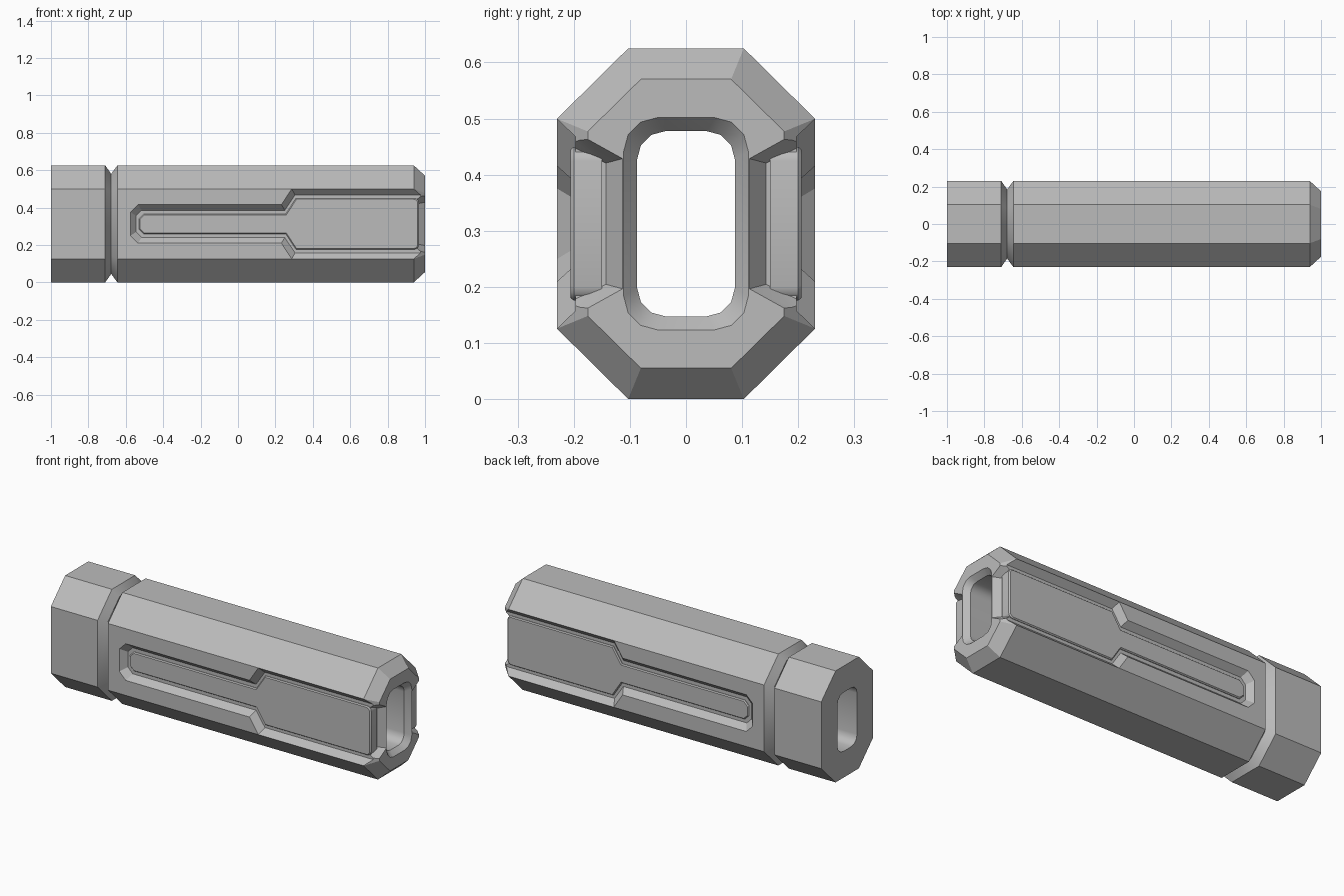
import bpy, bmesh, math

if "Cube" in bpy.data.objects:
    bpy.data.objects.remove(bpy.data.objects["Cube"], do_unlink=True)

MID = 0.3125  # height of the long axis

grey = bpy.data.materials.new("plain grey")
grey.use_nodes = True
grey.diffuse_color = (0.5, 0.5, 0.5, 1)
grey.node_tree.nodes["Principled BSDF"].inputs["Base Color"].default_value = (0.5, 0.5, 0.5, 1)


def make_object(name, bm):
    bmesh.ops.recalc_face_normals(bm, faces=bm.faces)
    mesh = bpy.data.meshes.new(name)
    bm.to_mesh(mesh)
    bm.free()
    mesh.materials.append(grey)
    obj = bpy.data.objects.new(name, mesh)
    bpy.context.collection.objects.link(obj)
    return obj


def loft(name, rings):
    """Skin closed rings of equal length and cap both ends."""
    bm = bmesh.new()
    loops = [[bm.verts.new(p) for p in ring] for ring in rings]
    n = len(loops[0])
    for a, b in zip(loops, loops[1:]):
        for i in range(n):
            j = (i + 1) % n
            bm.faces.new((a[i], a[j], b[j], b[i]))
    bm.faces.new(loops[0][::-1])
    bm.faces.new(loops[-1])
    return make_object(name, bm)


def hull(name, points):
    bm = bmesh.new()
    for p in points:
        bm.verts.new(p)
    bmesh.ops.convex_hull(bm, input=bm.verts[:])
    return make_object(name, bm)


def octagon(x, inset):
    y, z = 0.23 - inset, MID - inset
    flat, side = 0.103 - 0.41 * inset, 0.187 - 0.41 * inset
    quarter = [(flat, z), (y, side)]
    half = quarter + [(a, -b) for a, b in quarter[::-1]]
    return [(x, a, MID + b) for a, b in half + [(-a, -b) for a, b in half]]


def rounded_slot(x, grow):
    """Rounded rectangle section of the bore."""
    radius, pts = 0.05 + grow * 0.4, []
    cy, cz = 0.087 + grow - radius, 0.165 + grow - radius
    for k, (sy, sz) in enumerate([(1, 1), (-1, 1), (-1, -1), (1, -1)]):
        for i in range(4):
            a = math.radians(90 * k + 30 * i)
            pts.append((x, sy * cy + radius * math.cos(a), MID + sz * cz + radius * math.sin(a)))
    return pts


def keyhole(y, x0, cut, narrow, step, wide, x1, end_cut=0.0):
    """Side outline: narrow channel stepping out to a wide one."""
    half = [(x0, narrow - cut), (x0 + cut, narrow), (step, narrow), (step + 0.055, wide)]
    if end_cut:
        half += [(x1 - end_cut * (1 - math.sin(math.radians(a))),
                  wide - end_cut * (1 - math.cos(math.radians(a)))) for a in (0, 30, 60, 90)]
    else:
        half.append((x1, wide))
    return [(a, y, MID + b) for a, b in half] + [(a, y, MID - b) for a, b in half[::-1]]


def subtract(target, cutter):
    mod = target.modifiers.new("cut", "BOOLEAN")
    mod.operation, mod.solver, mod.object = "DIFFERENCE", "EXACT", cutter
    bpy.context.view_layer.objects.active = target
    bpy.ops.object.modifier_apply(modifier=mod.name)
    bpy.data.objects.remove(cutter, do_unlink=True)


# Octagonal casing with a V groove and a chamfered open end
stations = [(-1, 0), (-0.71, 0), (-0.678, 0.045), (-0.645, 0), (0.94, 0), (1, 0.055)]
casing = loft("casing", [octagon(x, d) for x, d in stations])

# Bore with a flared mouth
subtract(casing, loft("bore_cutter", [rounded_slot(x, g) for x, g in
                                      [(-1.1, 0), (0.97, 0), (1, 0.024), (1.02, 0.04)]]))

parts = [casing]
for s, side in ((-1, "front"), (1, "back")):
    # Sloped side recess
    outer = (-0.575, 0.04, 0.103, 0.232, 0.187, 1.1)
    inner = (-0.545, 0.03, 0.073, 0.25, 0.155, 1.1)
    subtract(casing, loft("recess_cutter", [keyhole(s * 0.3, *outer), keyhole(s * 0.23, *outer),
                                            keyhole(s * 0.197, *inner)]))
    # Slanted notch between recess and mouth
    notch = []
    for x, y_in, z_in, z_out in ((0.96, 0.143, 0.108, 0.165), (1.02, 0.098, 0.12, 0.21)):
        for k in (-1, 1):
            notch += [(x, s * y_in, MID + k * z_in), (x, s * 0.26, MID + k * z_out)]
    subtract(casing, hull("notch_cutter", notch))
    # Raised inlay panel with a softened rim
    panel = (-0.53, 0.025, 0.053, 0.255, 0.137, 0.967, 0.025)
    rim = (-0.525, 0.023, 0.048, 0.258, 0.132, 0.961, 0.023)
    parts.append(loft(side + "_inlay_panel", [keyhole(s * 0.15, *panel), keyhole(s * 0.2, *panel),
                                              keyhole(s * 0.206, *rim)]))

# Crisp facets, smooth bore
for obj in bpy.context.selected_objects:
    obj.select_set(False)
for obj in parts:
    obj.select_set(True)
bpy.context.view_layer.objects.active = casing
bpy.ops.object.shade_smooth_by_angle(angle=math.radians(31))
